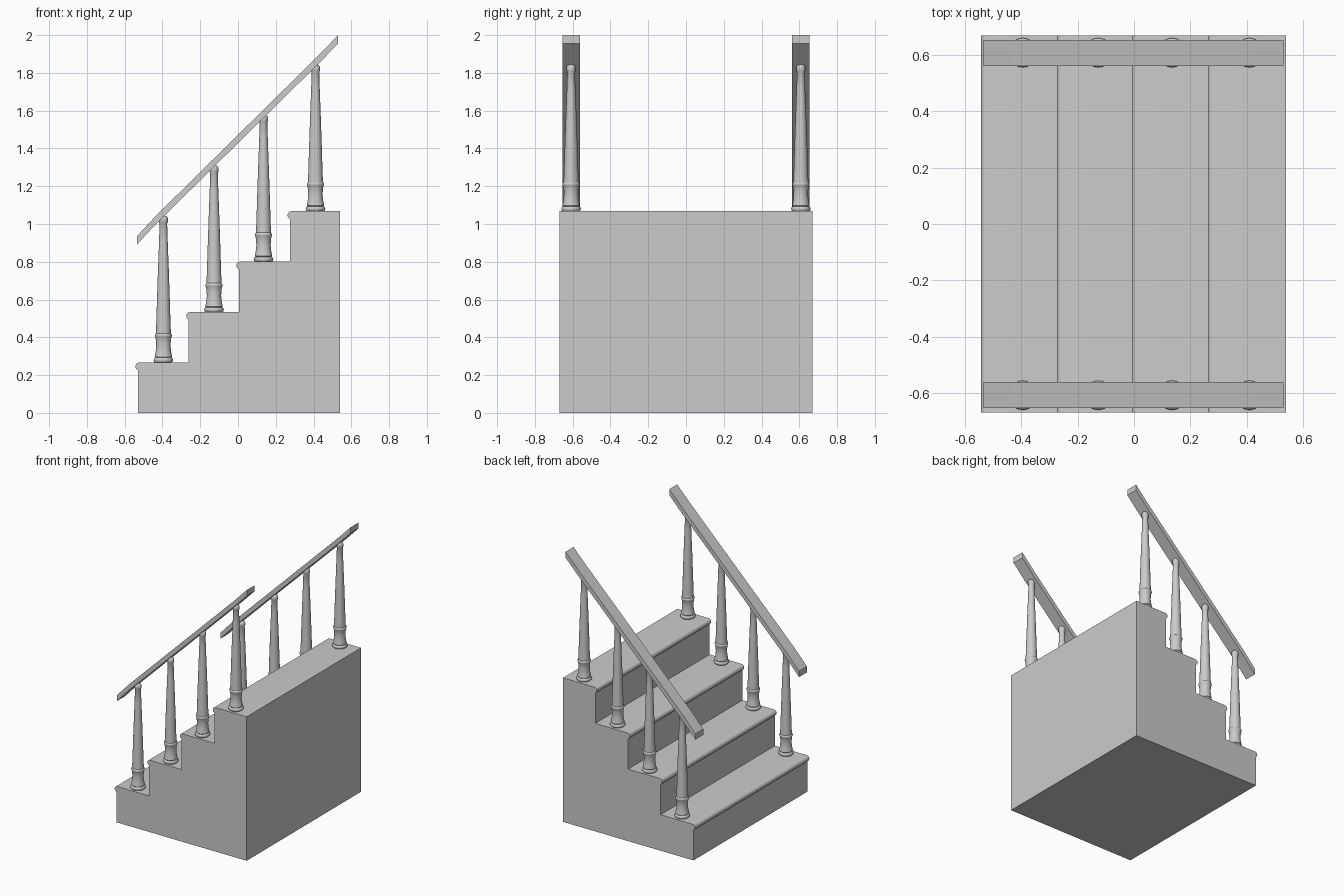
import bpy, bmesh
from math import sin, cos, pi

if "Cube" in bpy.data.objects:
    bpy.data.objects.remove(bpy.data.objects["Cube"])

def finish(bm, name, smooth=True):
    bmesh.ops.recalc_face_normals(bm, faces=bm.faces)
    me = bpy.data.meshes.new(name)
    bm.to_mesh(me)
    bm.free()
    ob = bpy.data.objects.new(name, me)
    bpy.context.collection.objects.link(ob)
    if smooth:
        bpy.ops.object.select_all(action='DESELECT')
        ob.select_set(True)
        bpy.context.view_layer.objects.active = ob
        bpy.ops.object.shade_smooth_by_angle(angle=0.7)
    return ob

def extrude_profile(pts, y0, y1, name, smooth=True):
    """Extrude a closed xz outline from y0 to y1."""
    bm = bmesh.new()
    f = bm.faces.new([bm.verts.new((x, y0, z)) for x, z in pts])
    r = bmesh.ops.extrude_face_region(bm, geom=[f])
    vs = [g for g in r['geom'] if isinstance(g, bmesh.types.BMVert)]
    bmesh.ops.translate(bm, verts=vs, vec=(0, y1 - y0, 0))
    return finish(bm, name, smooth)

def lathe(prof, name, loc, n=24):
    """Revolve (radius, z) points around a vertical axis."""
    bm = bmesh.new()
    rings = [[bm.verts.new((r * cos(2 * pi * i / n), r * sin(2 * pi * i / n), z))
              for i in range(n)] for r, z in prof]
    for a, b in zip(rings, rings[1:]):
        for i in range(n):
            j = (i + 1) % n
            bm.faces.new((a[i], a[j], b[j], b[i]))
    bm.faces.new(rings[0][::-1])
    bm.faces.new(rings[-1])
    ob = finish(bm, name)
    ob.location = loc
    return ob

RISE = 1.068 / 4
risers = [-0.53, -0.261, 0.005, 0.275]

# Solid stair body with a rounded nosing on every tread
outline = [(0.54, 0), (risers[0], 0)]
for k, x in enumerate(risers):
    top = RISE * (k + 1)
    if k:
        outline.append((x, RISE * k))
    cx, cz, r = x + 0.008, top - 0.021, 0.021
    outline.append((x, top - 0.042))
    outline += [(cx - r * sin(a), cz - r * cos(a))
                for a in [pi * (0.18 + 0.82 * i / 8) for i in range(9)]]
outline.append((0.54, RISE * 4))
extrude_profile(outline, -0.67, 0.67, "stair_body")

# Turned balusters, one per tread on each side
turned = [(0.044, -0.002), (0.050, 0.005), (0.052, 0.013), (0.049, 0.021), (0.043, 0.025),
          (0.046, 0.029), (0.045, 0.035), (0.041, 0.055), (0.038, 0.085), (0.039, 0.110),
          (0.042, 0.132), (0.045, 0.138), (0.046, 0.143), (0.044, 0.149), (0.040, 0.153),
          (0.038, 0.20), (0.034, 0.33), (0.029, 0.48), (0.023, 0.64), (0.020, 0.735),
          (0.023, 0.742), (0.0245, 0.752), (0.023, 0.765), (0.017, 0.774), (0.006, 0.778)]
for side, s in (("right", -1), ("left", 1)):
    for k, x in enumerate((-0.395, -0.127, 0.135, 0.41)):
        lathe(turned, f"baluster_{side}_{k + 1}", (x, s * 0.608, RISE * (k + 1)))

    # Sloping handrail with slightly steeper ends
    upper = [(-0.535, 0.935), (-0.435, 1.043), (0.43, 1.896), (0.53, 2.0)]
    rail = upper + [(x, z - 0.044) for x, z in reversed(upper)]
    extrude_profile(rail, s * 0.561, s * 0.654, f"handrail_{side}", False)
